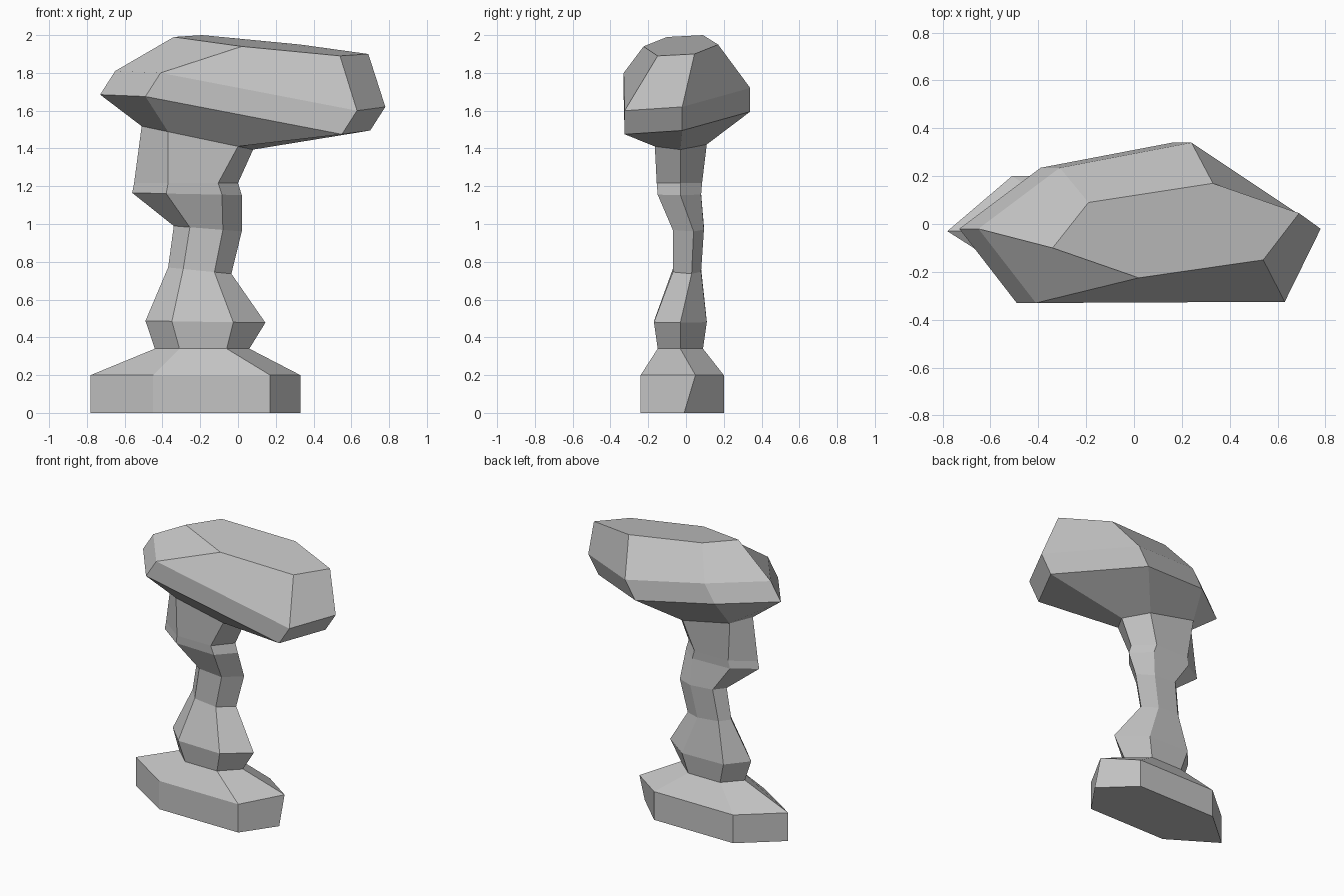
import bpy
import bmesh

default_cube = bpy.data.objects.get("Cube")
if default_cube:
    bpy.data.objects.remove(default_cube, do_unlink=True)

# Single stone colour
stone = bpy.data.materials.new("stone_grey")
stone.use_nodes = True
STONE_COLOUR = (0.55, 0.55, 0.55, 1)
stone.diffuse_color = STONE_COLOUR
stone.node_tree.nodes["Principled BSDF"].inputs["Base Color"].default_value = STONE_COLOUR


def ring(left, front_left, front_right, right, front, mid_left, mid_right, back,
         z, slope=0, shift=-0.02):
    """Six-sided cross-section; z drops along x by slope, back edge moved by shift."""
    outline = [
        (left, mid_left), (front_left, front), (front_right, front),
        (right, mid_right), (front_right + shift, back), (front_left + shift, back),
    ]
    return [(x, y, z - slope * (x + 0.22)) for x, y in outline]


def moved(points, dx, dy, dz):
    return [(x + dx, y + dy, z + dz) for x, y, z in points]


def loft(name, rings, close_bottom=False, close_top=False):
    """Skin consecutive rings with flat quads."""
    bm = bmesh.new()
    loops = [[bm.verts.new(point) for point in points] for points in rings]
    for low, high in zip(loops, loops[1:]):
        count = len(low)
        for i in range(count):
            j = (i + 1) % count
            bm.faces.new((low[i], low[j], high[j], high[i]))
    if close_bottom:
        bm.faces.new(list(reversed(loops[0])))
    if close_top:
        bm.faces.new(loops[-1])
    mesh = bpy.data.meshes.new(name)
    bm.to_mesh(mesh)
    bm.free()
    mesh.materials.append(stone)
    obj = bpy.data.objects.new(name, mesh)
    bpy.context.collection.objects.link(obj)
    return obj


# Sections shared where the parts meet
foot = ring(-0.44, -0.31, -0.06, 0.06, -0.15, -0.03, -0.03, 0.09, z=0.34)
neck = ring(-0.51, -0.37, 0, 0.08, -0.165, -0.02, -0.03, 0.11, z=1.457, slope=0.21, shift=-0.05)

# Base slab with a sloping shoulder
slab_bottom = ring(-0.78, -0.45, 0.17, 0.33, -0.24, -0.03, -0.01, 0.2, z=0, shift=-0.06)
slab_top = ring(-0.78, -0.45, 0.17, 0.33, -0.24, -0.03, 0.05, 0.2, z=0.2, shift=-0.06)
loft("base_slab", [slab_bottom, slab_top, foot], close_bottom=True)

# Worn column
loft("rock_column", [
    foot,
    ring(-0.49, -0.35, -0.025, 0.145, -0.17, -0.03, -0.03, 0.11, z=0.483, slope=0.015),
    ring(-0.37, -0.29, -0.125, -0.035, -0.07, 0.02, 0.03, 0.08, z=0.755, slope=0.1),
    ring(-0.34, -0.255, -0.08, 0.02, -0.07, 0.03, 0.04, 0.095, z=0.98, slope=0.08),
    ring(-0.56, -0.38, -0.085, 0.02, -0.15, -0.02, -0.03, 0.08, z=1.158, slope=0.02),
    ring(-0.55, -0.37, -0.105, 0, -0.155, -0.02, -0.03, 0.085, z=1.217),
    neck,
])

# Overhanging cap: widest band is one outline offset down and sideways
rim = [
    (-0.65, -0.02, 1.81), (-0.41, -0.33, 1.8), (0.63, -0.325, 1.6),
    (0.78, -0.02, 1.62), (0.24, 0.34, 1.72), (-0.31, 0.235, 1.8),
]
crown = [
    (-0.34, -0.1, 1.99), (0.02, -0.225, 1.94), (0.54, -0.15, 1.89),
    (0.69, 0.045, 1.9), (0.33, 0.17, 1.95), (-0.19, 0.09, 2),
]
loft("cap_rock", [neck, moved(rim, -0.08, 0, -0.125), rim, crown], close_top=True)
